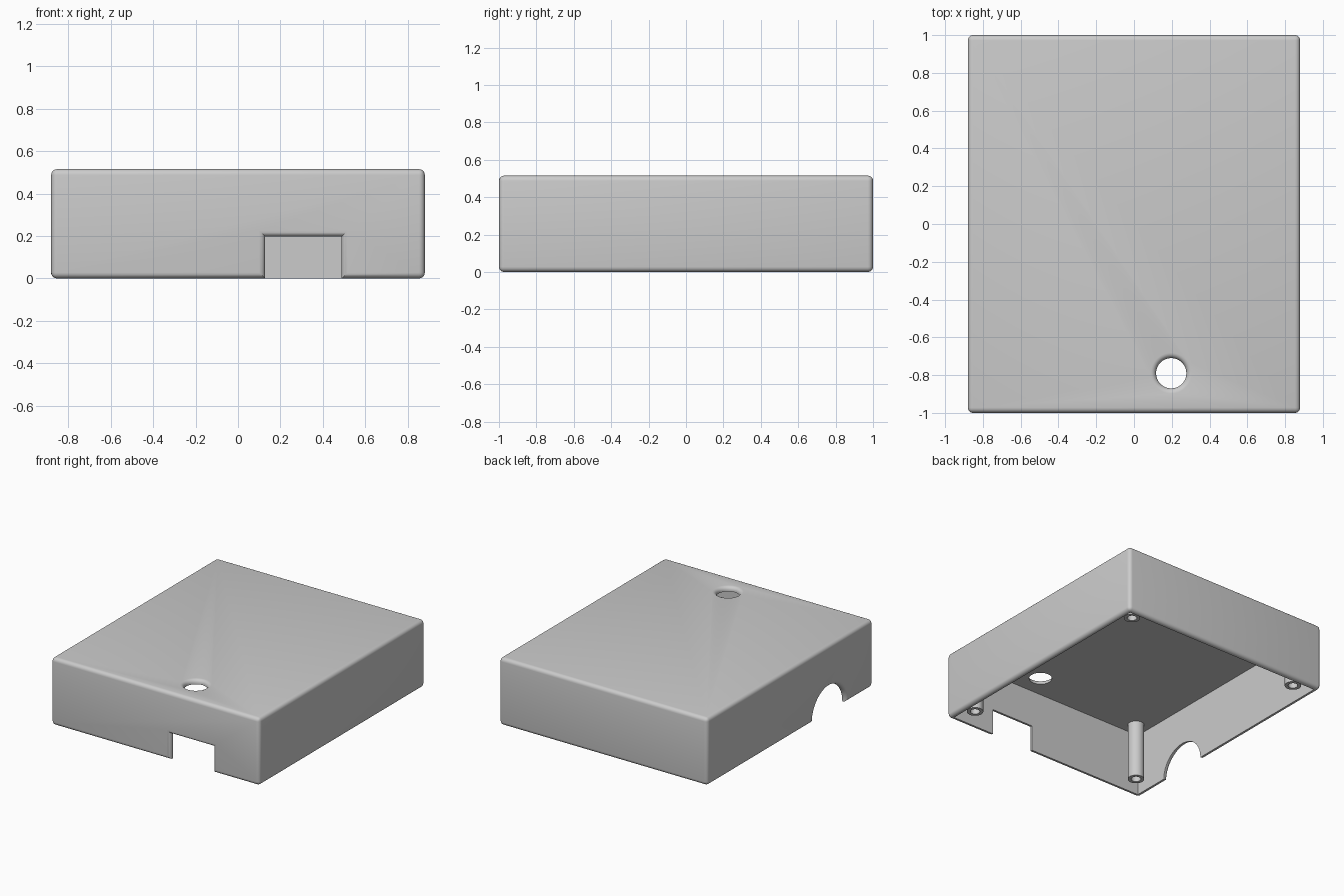
import bpy, bmesh, math
from mathutils import Matrix, Vector

if "Cube" in bpy.data.objects:
    bpy.data.objects.remove(bpy.data.objects["Cube"], do_unlink=True)

HX, HY, H = 0.88, 1.0, 0.515      # outer half sizes and height
WALL, FILLET = 0.035, 0.028

grey = bpy.data.materials.new("plain grey")
grey.use_nodes = True
color = (0.6, 0.6, 0.6, 1)
grey.diffuse_color = color
grey.node_tree.nodes["Principled BSDF"].inputs["Base Color"].default_value = color


def finish(bm, name):
    bmesh.ops.recalc_face_normals(bm, faces=bm.faces)
    mesh = bpy.data.meshes.new(name)
    bm.to_mesh(mesh)
    bm.free()
    mesh.materials.append(grey)
    obj = bpy.data.objects.new(name, mesh)
    bpy.context.collection.objects.link(obj)
    return obj


def box(name, lo, hi):
    lo, hi = Vector(lo), Vector(hi)
    bm = bmesh.new()
    bmesh.ops.create_cube(bm, size=1, matrix=Matrix.Translation((lo + hi) / 2)
                          @ Matrix.Diagonal((*(hi - lo), 1)))
    return finish(bm, name)


def rod(name, center, radius, depth, axis="Z"):
    turn = Matrix.Rotation(math.pi / 2, 4, "Y") if axis == "X" else Matrix()
    bm = bmesh.new()
    bmesh.ops.create_cone(bm, cap_ends=True, segments=64, radius1=radius, radius2=radius,
                          depth=depth, matrix=Matrix.Translation(center) @ turn)
    return finish(bm, name)


def cut(target, cutter):
    mod = target.modifiers.new("cut", "BOOLEAN")
    mod.operation, mod.solver, mod.object = "DIFFERENCE", "EXACT", cutter
    bpy.context.view_layer.objects.active = target
    bpy.ops.object.modifier_apply(modifier=mod.name)
    bpy.data.objects.remove(cutter, do_unlink=True)


def smooth(obj):
    bpy.ops.object.select_all(action="DESELECT")
    obj.select_set(True)
    bpy.context.view_layer.objects.active = obj
    bpy.ops.object.shade_smooth_by_angle(angle=math.radians(35))


# Solid block with pockets for the front notch, side arch and top hole
cover = box("cover", (-HX, -HY, 0), (HX, HY, H))
cut(cover, box("notch_cutter", (0.128, -1.2, -0.2), (0.488, -0.88, 0.197)))
cut(cover, rod("arch_cutter", (-HX, -0.48, 0), 0.2, 0.24, "X"))
cut(cover, rod("hole_cutter", (0.197, -0.79, H), 0.08, 0.24))

# Round every edge that lies on the outer sides or top
bm = bmesh.new()
bm.from_mesh(cover.data)


def is_outer(edge):
    mid = (edge.verts[0].co + edge.verts[1].co) / 2
    on_skin = abs(abs(mid.x) - HX) < 1e-4 or abs(abs(mid.y) - HY) < 1e-4 or abs(mid.z - H) < 1e-4
    return on_skin and edge.calc_face_angle(0) > 0.5


bmesh.ops.bevel(bm, geom=[e for e in bm.edges if is_outer(e)], offset=FILLET,
                offset_type="OFFSET", segments=5, profile=0.5, affect="EDGES")
bm.to_mesh(cover.data)
bm.free()

# Hollow the block from below
cut(cover, box("cavity_cutter", (WALL - HX, WALL - HY, -0.2), (HX - WALL, HY - WALL, H - WALL)))
smooth(cover)

# Hollow screw posts in the corners
for side, sx in (("left", 1), ("right", -1)):
    for end, sy in (("front", -1), ("back", 1)):
        base, top = 0.04, H - WALL + 0.005
        spot = (sx * 0.74, sy * 0.86, (base + top) / 2)
        post = rod(f"{end}_{side}_post", spot, 0.058, top - base)
        cut(post, rod("bore_cutter", (spot[0], spot[1], base), 0.034, 0.8))
        smooth(post)
